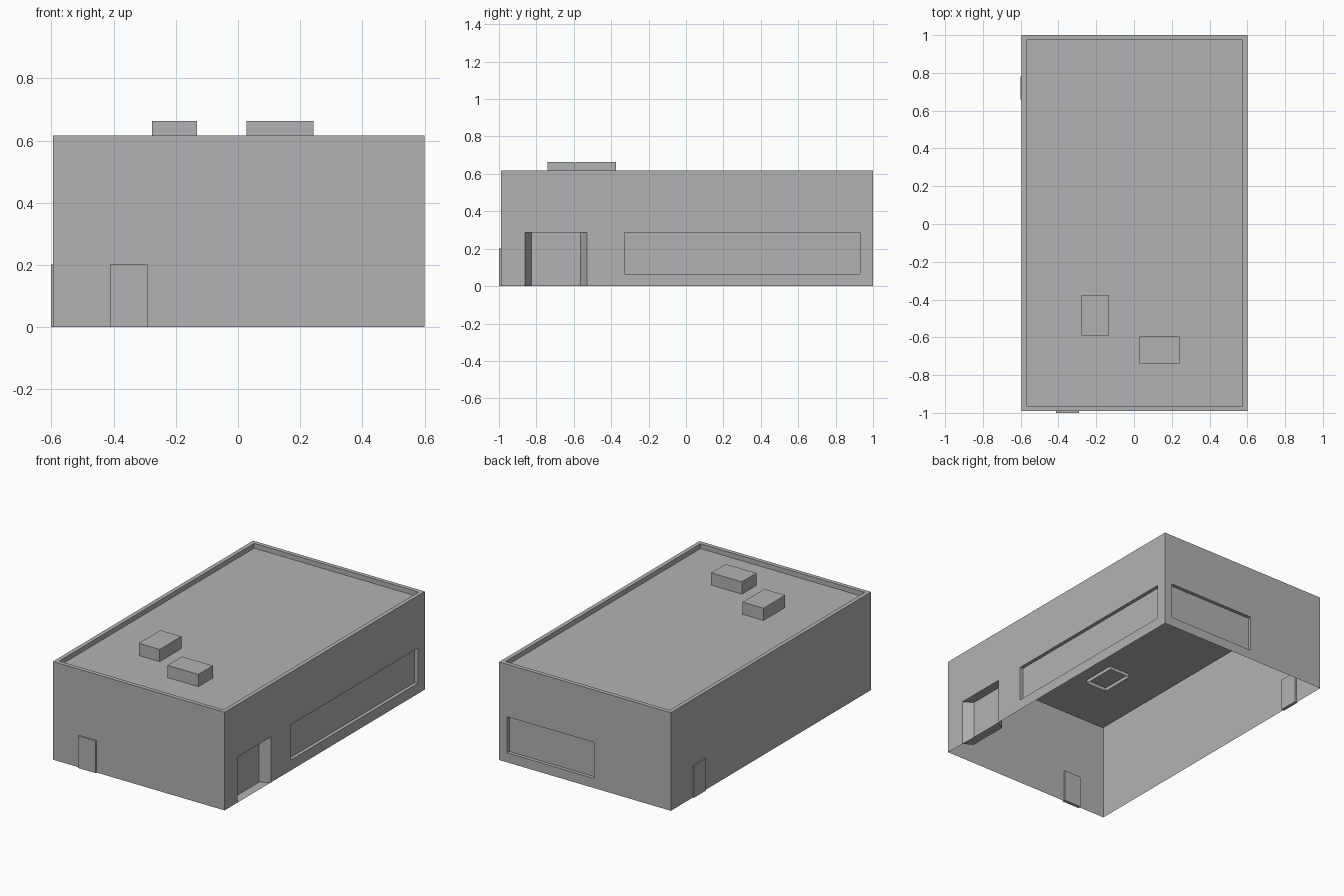
import bpy
import bmesh
from mathutils import Vector

cube = bpy.data.objects.get("Cube")
if cube:
    bpy.data.objects.remove(cube, do_unlink=True)

# One plain grey for the whole building
grey = bpy.data.materials.new("plain_grey")
grey.use_nodes = True
COLOUR = (0.448, 0.448, 0.448, 1.0)
grey.diffuse_color = COLOUR
grey.node_tree.nodes["Principled BSDF"].inputs["Base Color"].default_value = COLOUR


def box(bm, low, high):
    """Add an axis-aligned box between two corners."""
    verts = bmesh.ops.create_cube(bm, size=1)["verts"]
    for v in verts:
        v.co = Vector([(h if c > 0 else l) for c, l, h in zip(v.co, low, high)])
    bm.normal_update()


def open_bottom(bm, level):
    """Remove the downward faces lying at the given height."""
    bm.normal_update()
    faces = [f for f in bm.faces
             if f.normal.z < -0.9 and abs(f.calc_center_median().z - level) < 0.001]
    bmesh.ops.delete(bm, geom=faces, context='FACES')


def finish(bm, name):
    mesh = bpy.data.meshes.new(name)
    bm.to_mesh(mesh)
    bm.free()
    mesh.materials.append(grey)
    obj = bpy.data.objects.new(name, mesh)
    bpy.context.scene.collection.objects.link(obj)
    return obj


def face_around(bm, normal, point, axis):
    """Find the wall face that surrounds a point in its own plane."""
    for f in bm.faces:
        if f.normal.dot(normal) < 0.9:
            continue
        spans = [(min(v.co[a] for v in f.verts), max(v.co[a] for v in f.verts))
                 for a in (axis, 2)]
        if all(lo < p < hi for (lo, hi), p in zip(spans, point)):
            return f


def recess(bm, normal, axis, across, heights, depth):
    """Cut a rectangle into a wall and push it inwards."""
    normal = Vector(normal)
    centre = (sum(across) / 2, sum(heights) / 2)
    for a, limits in ((axis, across), (2, heights)):
        for limit in limits:
            f = face_around(bm, normal, centre, axis)
            plane = Vector((0, 0, 0))
            plane[a] = 1
            bmesh.ops.bisect_plane(bm, geom=[f, *f.edges, *f.verts], dist=1e-5,
                                   plane_co=plane * limit, plane_no=plane)
            bm.normal_update()
    f = face_around(bm, normal, centre, axis)
    bmesh.ops.inset_individual(bm, faces=[f], thickness=0, depth=-depth)
    bm.normal_update()
    return f


# Building shell with a sunken roof behind a low parapet
bm = bmesh.new()
box(bm, (-0.595, -0.99, 0), (0.6, 1, 0.617))
roof = max(bm.faces, key=lambda f: f.calc_center_median().z)
bmesh.ops.inset_individual(bm, faces=[roof], thickness=0.037)
bmesh.ops.inset_individual(bm, faces=[roof], thickness=0, depth=-0.03)
bm.normal_update()

# Long side window, back window and entrance with splayed jambs
recess(bm, (1, 0, 0), 1, (-0.33, 0.93), (0.065, 0.287), 0.022)
recess(bm, (0, 1, 0), 0, (-0.06, 0.545), (0.06, 0.287), 0.022)
entrance = recess(bm, (1, 0, 0), 1, (-0.86, -0.53), (0, 0.287), 0.058)
middle = entrance.calc_center_median().y
for v in entrance.verts:
    v.co.y += 0.035 if v.co.y < middle else -0.035
open_bottom(bm, 0)
finish(bm, "building_shell")

# Rooftop units, hollow underneath and let through the roof
for name, low, high in (("roof_unit_tall", (-0.277, -0.59), (-0.132, -0.375)),
                        ("roof_unit_wide", (0.028, -0.74), (0.242, -0.595))):
    bm = bmesh.new()
    box(bm, (*low, 0.565), (*high, 0.664))
    open_bottom(bm, 0.565)
    finish(bm, name)

# Service doors standing slightly proud of the walls
for name, low, high in (("front_door", (-0.412, -1, 0), (-0.29, -0.98, 0.202)),
                        ("side_door", (-0.602, 0.66, 0), (-0.582, 0.782, 0.202))):
    bm = bmesh.new()
    box(bm, low, high)
    finish(bm, name)
